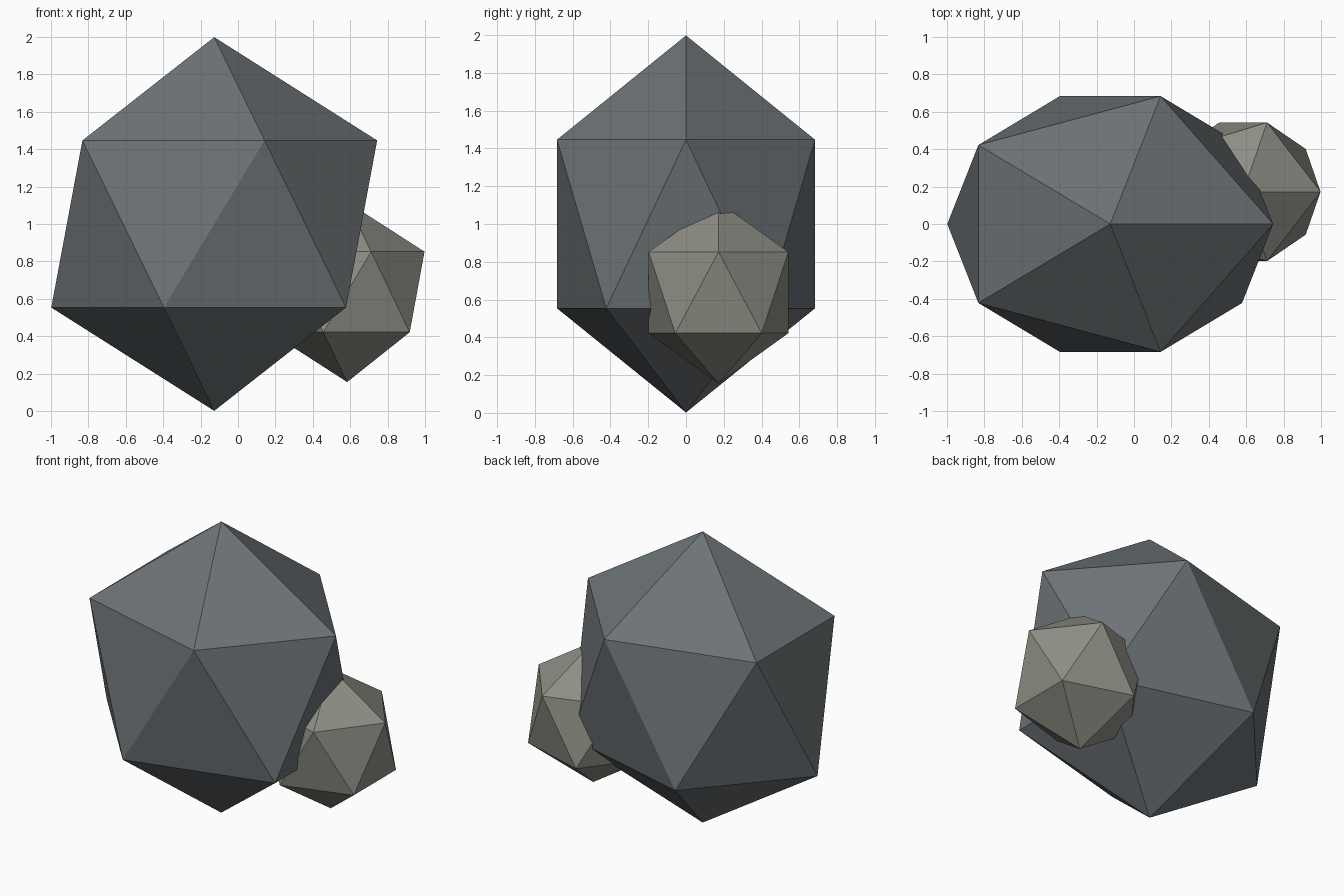
import bpy

if "Cube" in bpy.data.objects:
    bpy.data.objects.remove(bpy.data.objects["Cube"])

def rock(name, location, radii, color):
    # a stretched, flat-faced 20-sided ball
    bpy.ops.mesh.primitive_ico_sphere_add(subdivisions=1, radius=1, location=location)
    ob = bpy.context.object
    ob.name = name
    ob.scale = radii
    bpy.ops.object.transform_apply(location=False, rotation=False, scale=True)
    bpy.ops.object.shade_flat()
    mat = bpy.data.materials.new(name + "_stone")
    mat.diffuse_color = (*color, 1)
    mat.use_nodes = True
    mat.node_tree.nodes["Principled BSDF"].inputs["Base Color"].default_value = mat.diffuse_color
    ob.data.materials.append(mat)
    return ob

# big slate boulder
rock("large_rock", (-0.127, 0, 1.0), (0.973, 0.803, 0.998), (0.15, 0.17, 0.18))
# small paler rock sunk into its right side
rock("small_rock", (0.583, 0.172, 0.637), (0.462, 0.435, 0.481), (0.27, 0.27, 0.235))
